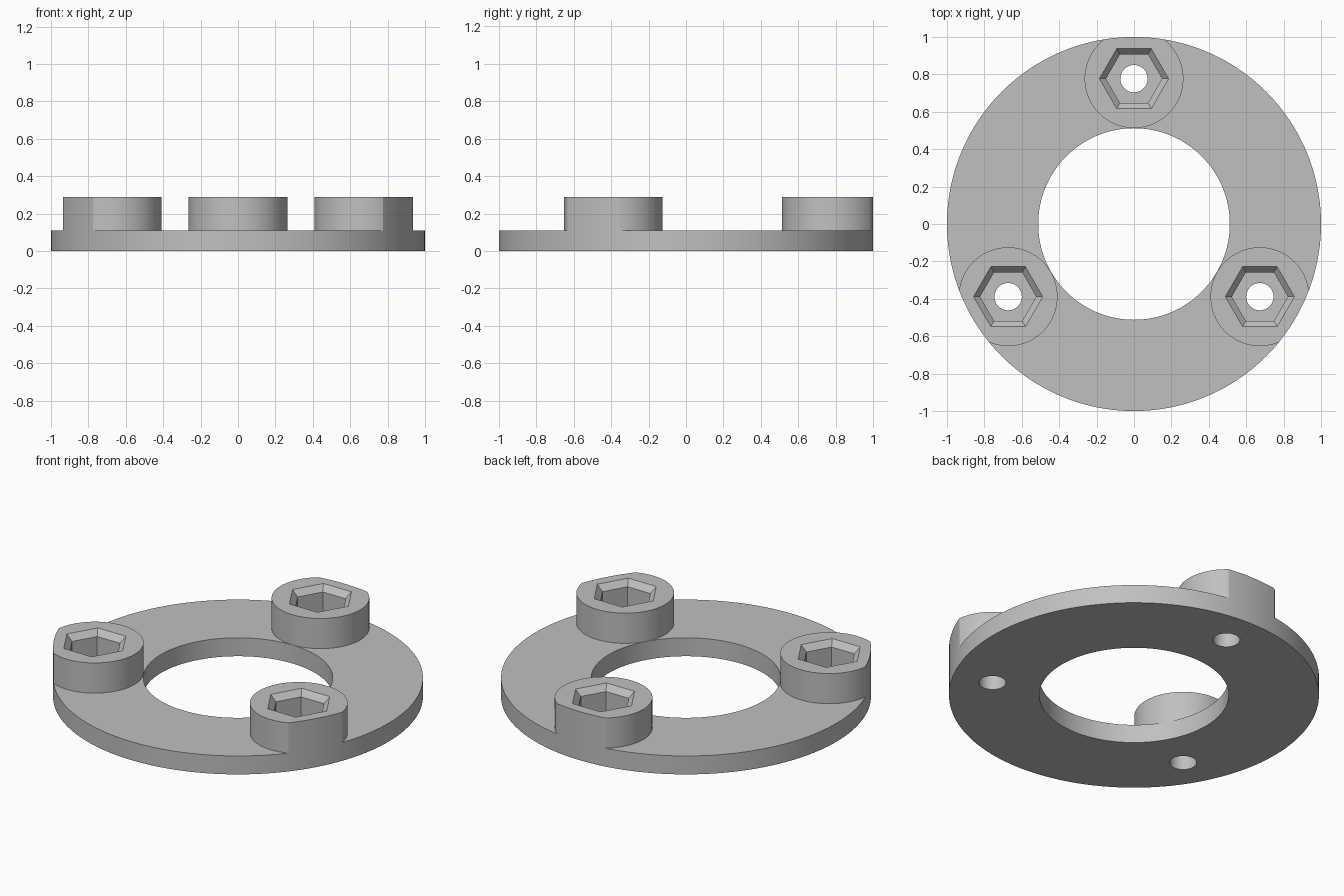
import bpy, bmesh, math

cube = bpy.data.objects.get("Cube")
if cube:
    bpy.data.objects.remove(cube, do_unlink=True)

RIM, BORE = 1.0, 0.512          # ring radii
PLATE, TOP = 0.11, 0.29         # plate and boss heights
BOSS_AT, BOSS_R = 0.777, 0.264  # boss position and radius
HOLE_R = 0.073
HEX_R, HEX_LIP = 0.15, 0.185    # socket corner radii, below and at the lip
LIP_DROP = 0.035

centres = [(BOSS_AT * math.cos(math.radians(a)), BOSS_AT * math.sin(math.radians(a)))
           for a in (90, 210, 330)]


def turned(name, profile, sides, at=(0, 0)):
    """Solid made of stacked regular polygons, from (radius, height) pairs."""
    bm = bmesh.new()
    rings = []
    for r, z in profile:
        rings.append([bm.verts.new((at[0] + r * math.cos(math.tau * i / sides),
                                    at[1] + r * math.sin(math.tau * i / sides), z))
                      for i in range(sides)])
    for low, high in zip(rings, rings[1:]):
        for i in range(sides):
            j = (i + 1) % sides
            bm.faces.new((low[i], low[j], high[j], high[i]))
    bm.faces.new(rings[0][::-1])
    bm.faces.new(rings[-1])
    mesh = bpy.data.meshes.new(name)
    bm.to_mesh(mesh)
    bm.free()
    obj = bpy.data.objects.new(name, mesh)
    bpy.context.collection.objects.link(obj)
    return obj


def cut(target, cutter):
    """Subtract the cutter from the target and discard it."""
    mod = target.modifiers.new("cut", 'BOOLEAN')
    mod.operation, mod.solver, mod.object = 'DIFFERENCE', 'EXACT', cutter
    bpy.context.view_layer.objects.active = target
    bpy.ops.object.modifier_apply(modifier=mod.name)
    bpy.data.objects.remove(cutter, do_unlink=True)


# Full-height disc, milled down to the plate everywhere except the bosses
flange = turned("flange_ring", [(RIM, 0), (RIM, TOP)], 160)
waste = turned("waste", [(1.2, PLATE), (1.2, 0.4)], 64)
for c in centres:
    cut(waste, turned("boss_shape", [(BOSS_R, 0), (BOSS_R, 0.5)], 96, c))
cut(flange, waste)

# Central bore
cut(flange, turned("bore", [(BORE, -0.1), (BORE, 0.5)], 128))

# Chamfered hex sockets and bolt holes
slope = (HEX_LIP - HEX_R) / LIP_DROP
for c in centres:
    cut(flange, turned("socket", [(HEX_R, PLATE), (HEX_R, TOP - LIP_DROP),
                                  (HEX_LIP + 0.02 * slope, TOP + 0.02)], 6, c))
    cut(flange, turned("bolt_hole", [(HOLE_R, -0.1), (HOLE_R, 0.2)], 48, c))

# Plain grey finish
grey = bpy.data.materials.new("plain_grey")
grey.use_nodes = True
colour = (0.53, 0.53, 0.53, 1)
grey.diffuse_color = colour
grey.node_tree.nodes["Principled BSDF"].inputs["Base Color"].default_value = colour
flange.data.materials.clear()
flange.data.materials.append(grey)

bpy.ops.object.select_all(action='DESELECT')
flange.select_set(True)
bpy.context.view_layer.objects.active = flange
bpy.ops.object.shade_smooth_by_angle(angle=math.radians(25))
